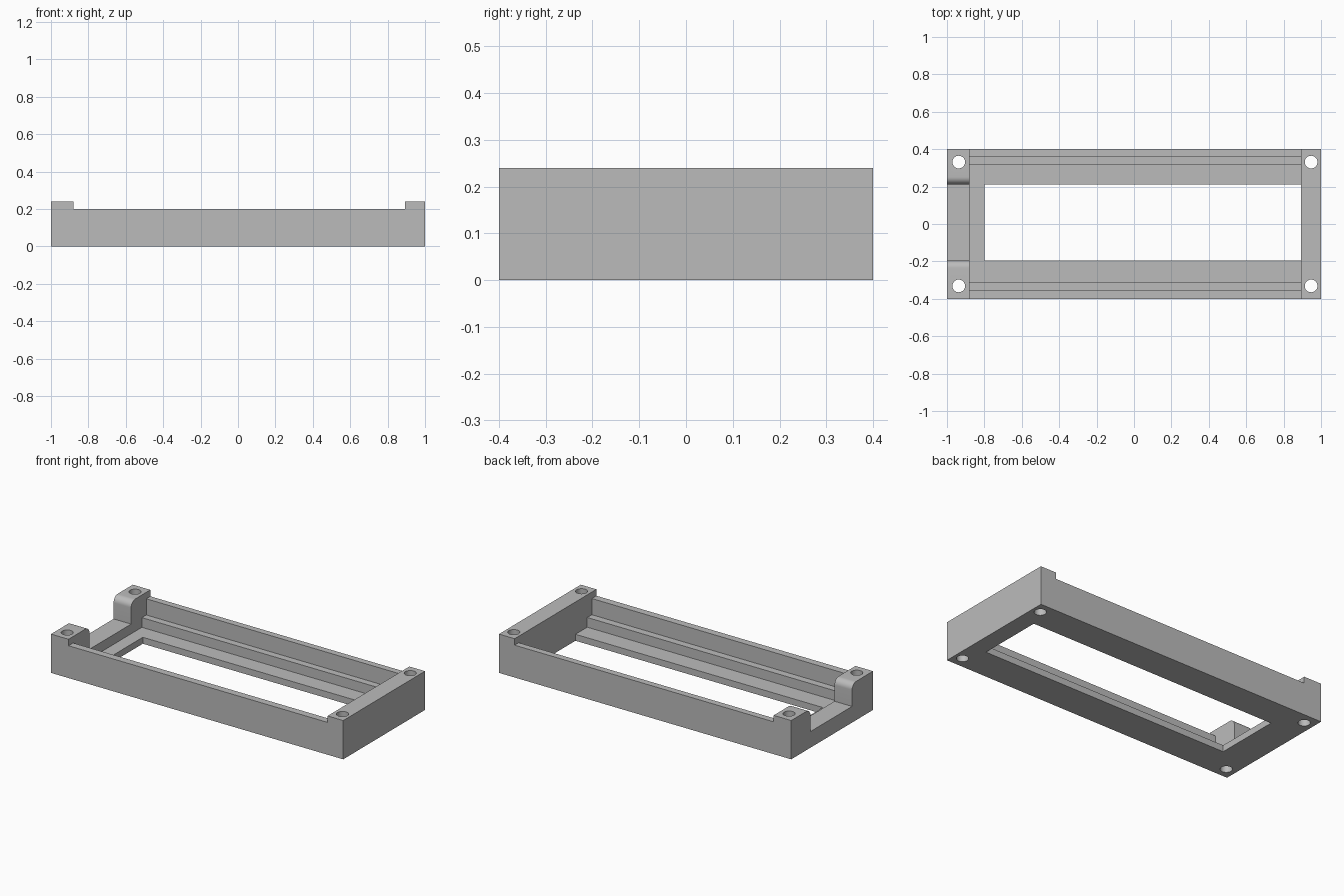
import bpy, bmesh
from math import sin, cos, pi, radians
from mathutils import Vector

cube = bpy.data.objects.get("Cube")
if cube:
    bpy.data.objects.remove(cube, do_unlink=True)

grey = bpy.data.materials.new("plain grey")
grey.use_nodes = True
COLOUR = (0.5, 0.5, 0.5, 1)
grey.diffuse_color = COLOUR
grey.node_tree.nodes["Principled BSDF"].inputs["Base Color"].default_value = COLOUR


def prism(name, points, direction):
    """Extrude a closed outline along a direction into a solid."""
    bm = bmesh.new()
    face = bm.faces.new([bm.verts.new(p) for p in points])
    result = bmesh.ops.extrude_face_region(bm, geom=[face])
    moved = [v for v in result["geom"] if isinstance(v, bmesh.types.BMVert)]
    bmesh.ops.translate(bm, verts=moved, vec=Vector(direction))
    bmesh.ops.recalc_face_normals(bm, faces=bm.faces)
    mesh = bpy.data.meshes.new(name)
    bm.to_mesh(mesh)
    bm.free()
    obj = bpy.data.objects.new(name, mesh)
    bpy.context.collection.objects.link(obj)
    return obj


def x_prism(name, profile, x0, x1):
    return prism(name, [(x0, y, z) for y, z in profile], (x1 - x0, 0, 0))


def z_prism(name, outline, z0, z1):
    return prism(name, [(x, y, z0) for x, y in outline], (0, 0, z1 - z0))


def rect(a0, a1, b0, b1):
    return [(a0, b0), (a1, b0), (a1, b1), (a0, b1)]


def arc(cx, cy, r, start, end, steps):
    angles = [start + (end - start) * i / steps for i in range(steps + 1)]
    return [(cx + r * cos(a), cy + r * sin(a)) for a in angles]


TOP, RAIL, LEDGE, FLOOR = 0.24, 0.2, 0.1, 0.04
X0, X1 = -0.88, 0.893            # inner faces of the end blocks
OPEN0, OPEN1 = -0.195, 0.212     # opening across the depth
OVER = 0.4                       # height of the cutters

frame = z_prism("frame", rect(-1, 1, -0.4, 0.4), 0, TOP)

# Stepped channel between the end blocks, lowering the rails too
channel = [(-0.5, RAIL), (-0.355, RAIL), (-0.355, LEDGE), (-0.31, LEDGE),
           (-0.31, FLOOR), (0.317, FLOOR), (0.317, LEDGE), (0.36, LEDGE),
           (0.36, RAIL), (0.5, RAIL), (0.5, OVER), (-0.5, OVER)]
cutters = [x_prism("channel_cutter", channel, X0, X1)]

# Rectangular opening through the floor
cutters.append(z_prism("opening_cutter", rect(-0.8, X1, OPEN0, OPEN1), -0.1, LEDGE))

# Slot in the end wall, with rounded shoulders
R = 0.04
slot = [(OPEN0, LEDGE), (OPEN1, LEDGE)]
slot += arc(OPEN1 + R, TOP - R, R, pi, pi / 2, 10)
slot += [(OPEN1 + R, OVER), (OPEN0 - R, OVER)]
slot += arc(OPEN0 - R, TOP - R, R, pi / 2, 0, 10)
cutters.append(x_prism("slot_cutter", slot, -1.1, X0 + 0.04))

# Screw holes in the corners
for x in (-0.937, 0.947):
    for y in (-0.331, 0.331):
        ring = arc(x, y, 0.034, 0, 2 * pi, 32)[:-1]
        cutters.append(z_prism("hole_cutter", ring, -0.1, OVER))

bpy.ops.object.select_all(action='DESELECT')
bpy.context.view_layer.objects.active = frame
frame.select_set(True)
for cutter in cutters:
    mod = frame.modifiers.new("cut", 'BOOLEAN')
    mod.operation = 'DIFFERENCE'
    mod.solver = 'EXACT'
    mod.object = cutter
    bpy.ops.object.modifier_apply(modifier=mod.name)
    bpy.data.objects.remove(cutter, do_unlink=True)

frame.data.materials.clear()
frame.data.materials.append(grey)
bpy.ops.object.shade_smooth_by_angle(angle=radians(30))
